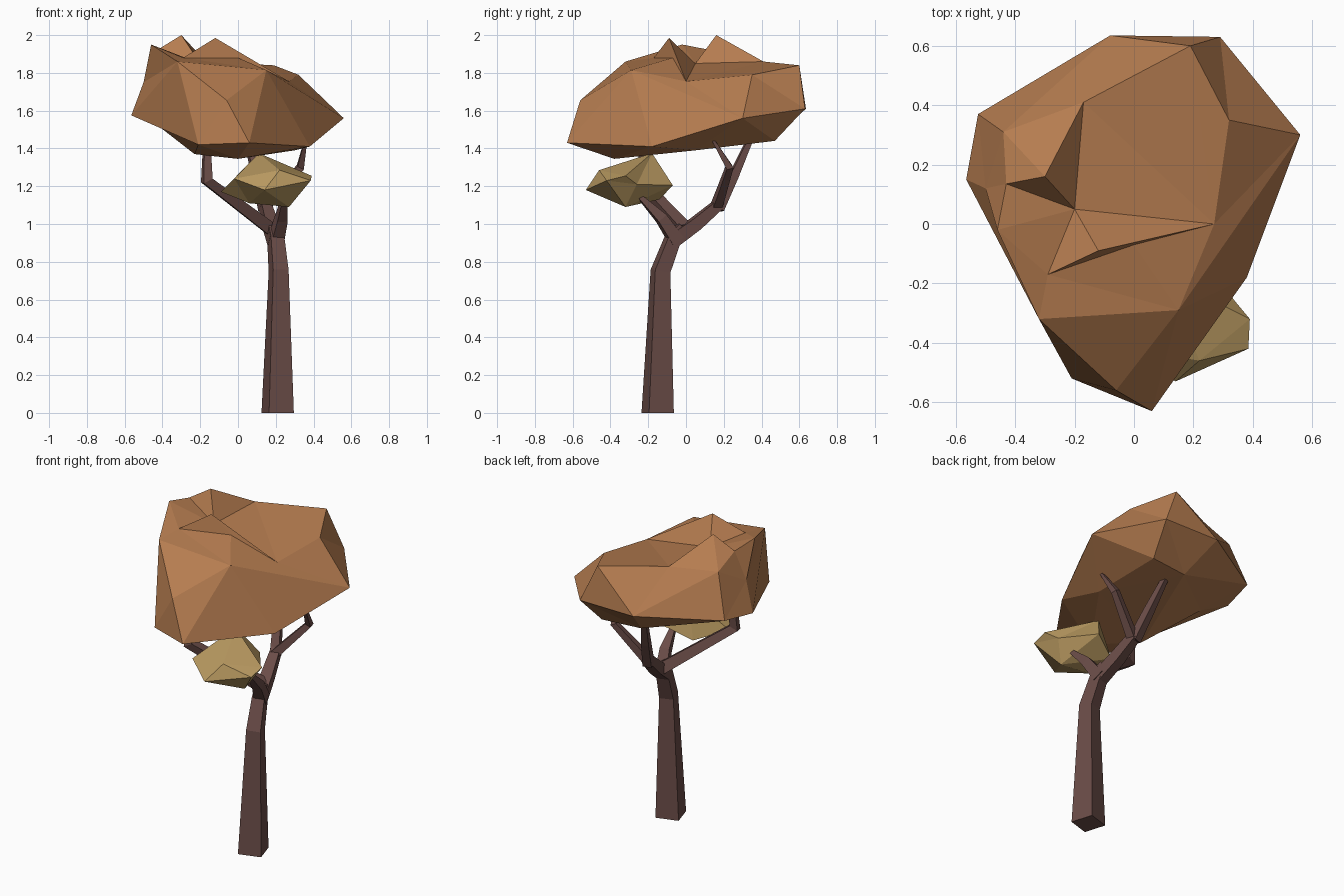
import bpy, bmesh, math
from mathutils import Vector

if "Cube" in bpy.data.objects:
    bpy.data.objects.remove(bpy.data.objects["Cube"])


def material(name, rgb):
    m = bpy.data.materials.new(name)
    m.diffuse_color = (*rgb, 1)
    m.use_nodes = True
    m.node_tree.nodes["Principled BSDF"].inputs["Base Color"].default_value = m.diffuse_color
    return m


BARK = material("bark_brown", (0.145, 0.073, 0.064))
RUST = material("rust_leaves", (0.465, 0.203, 0.08))
OLIVE = material("olive_leaves", (0.49, 0.325, 0.12))


def finish(bm, name, mat):
    bmesh.ops.recalc_face_normals(bm, faces=bm.faces)
    me = bpy.data.meshes.new(name)
    bm.to_mesh(me)
    bm.free()
    me.materials.append(mat)
    bpy.context.collection.objects.link(bpy.data.objects.new(name, me))


def limb(name, path, start=62):
    """Tapered four-sided tube; path is (x, y, z, radius), cut across its direction."""
    bm = bmesh.new()
    pts = [Vector(p[:3]) for p in path]
    last, rings = Vector((0, 0, 1)), []
    offs = [Vector((math.cos(math.radians(start + 90 * k)),
                    math.sin(math.radians(start + 90 * k)), 0)) for k in range(4)]
    for i, p in enumerate(pts):
        a = (p - pts[i - 1]).normalized() if i else Vector()
        b = (pts[i + 1] - p).normalized() if i < len(pts) - 1 else Vector()
        d = (a + b).normalized()
        if path[i][2] == 0:
            d = Vector((0, 0, 1))          # flat cut on the ground
        turn = last.rotation_difference(d)
        offs = [turn @ o for o in offs]
        last = d
        rings.append([bm.verts.new(p + o * path[i][3]) for o in offs])
    for r, s in zip(rings, rings[1:]):
        for k in range(4):
            bm.faces.new((r[k], r[(k + 1) % 4], s[(k + 1) % 4], s[k]))
    bm.faces.new(rings[0][::-1])
    bm.faces.new(rings[-1])
    finish(bm, name, BARK)


def foliage(name, points, centre, size, mat):
    """Faceted clump: triangulated on an ellipsoid, then moved to the real points.
    Optional 4th to 6th numbers shift the point while triangulating."""
    bm = bmesh.new()
    c, real = Vector(centre), {}
    for p in points:
        shift = (*p[3:], 0, 0, 0)
        d = Vector((p[k] + shift[k] - c[k]) / size[k] for k in range(3)).normalized()
        real[bm.verts.new(d)] = Vector(p[:3])
    bmesh.ops.convex_hull(bm, input=list(bm.verts))
    for v in bm.verts:
        v.co = real[v]
    finish(bm, name, mat)


# Trunk and limbs
limb("trunk", [(.21, -.15, 0, .097), (.215, -.135, .75, .06), (.2, -.07, .92, .052),
               (.185, -.02, .98, .045)])
limb("back_limb", [(.2, -.075, .91, .052), (.17, .05, 1.0, .048), (.14, .18, 1.11, .038)])
limb("back_right_branch", [(.14, .16, 1.09, .036), (.33, .23, 1.3, .026), (.36, .14, 1.45, .01)])
limb("back_left_branch", [(.14, .17, 1.08, .038), (.1, .25, 1.25, .032), (.05, .34, 1.45, .02)])
limb("left_limb", [(.18, -.01, .97, .048), (-.165, -.245, 1.23, .038), (-.165, -.22, 1.42, .024)])
limb("front_limb", [(.2, -.05, .91, .05), (.23, -.13, 1.03, .04), (.25, -.26, 1.16, .014)])

# Large crown, tier by tier
under = [(0, -.38, 1.345), (-.23, -.2, 1.37), (.3, .05, 1.39), (.38, -.18, 1.41),
         (.25, .47, 1.44), (0, .44, 1.44), (-.41, .1, 1.51)]
waist = [(.06, -.63, 1.43), (-.21, -.52, 1.42), (-.565, .15, 1.575), (-.525, .37, 1.6),
         (-.08, .635, 1.61), (.29, .63, 1.61), (.56, .3, 1.56)]
shoulder = [(-.06, -.56, 1.655), (.15, -.29, 1.815), (.27, 0, 1.755, -.08, .03, .05),
            (.32, .35, 1.79), (.19, .6, 1.84), (-.17, .41, 1.86), (-.44, .31, 1.86),
            (-.5, .12, 1.75), (-.32, -.32, 1.86)]
peaks = [(-.46, -.02, 1.95), (-.29, -.17, 1.88, .05, -.05), (-.12, -.09, 1.985),
         (0, -.07, 1.88, .05, -.1), (-.2, .05, 1.85, .04, 0), (-.3, .16, 2.0),
         (-.43, .135, 1.92, .05, 0)]
foliage("large_crown", under + waist + shoulder + peaks, (-.03, .03, 1.6),
        (.55, .63, .33), RUST)

# Small crown
foliage("small_crown", [(.14, -.53, 1.18), (.22, -.46, 1.285), (.385, -.42, 1.23),
                        (.39, -.32, 1.255), (.11, -.18, 1.375), (-.02, -.42, 1.24),
                        (-.09, -.3, 1.17), (.27, -.32, 1.09), (.06, -.32, 1.11),
                        (.2, -.07, 1.205), (.34, -.26, 1.21), (.05, -.14, 1.13)],
        (.15, -.3, 1.22), (.24, .23, .14), OLIVE)
